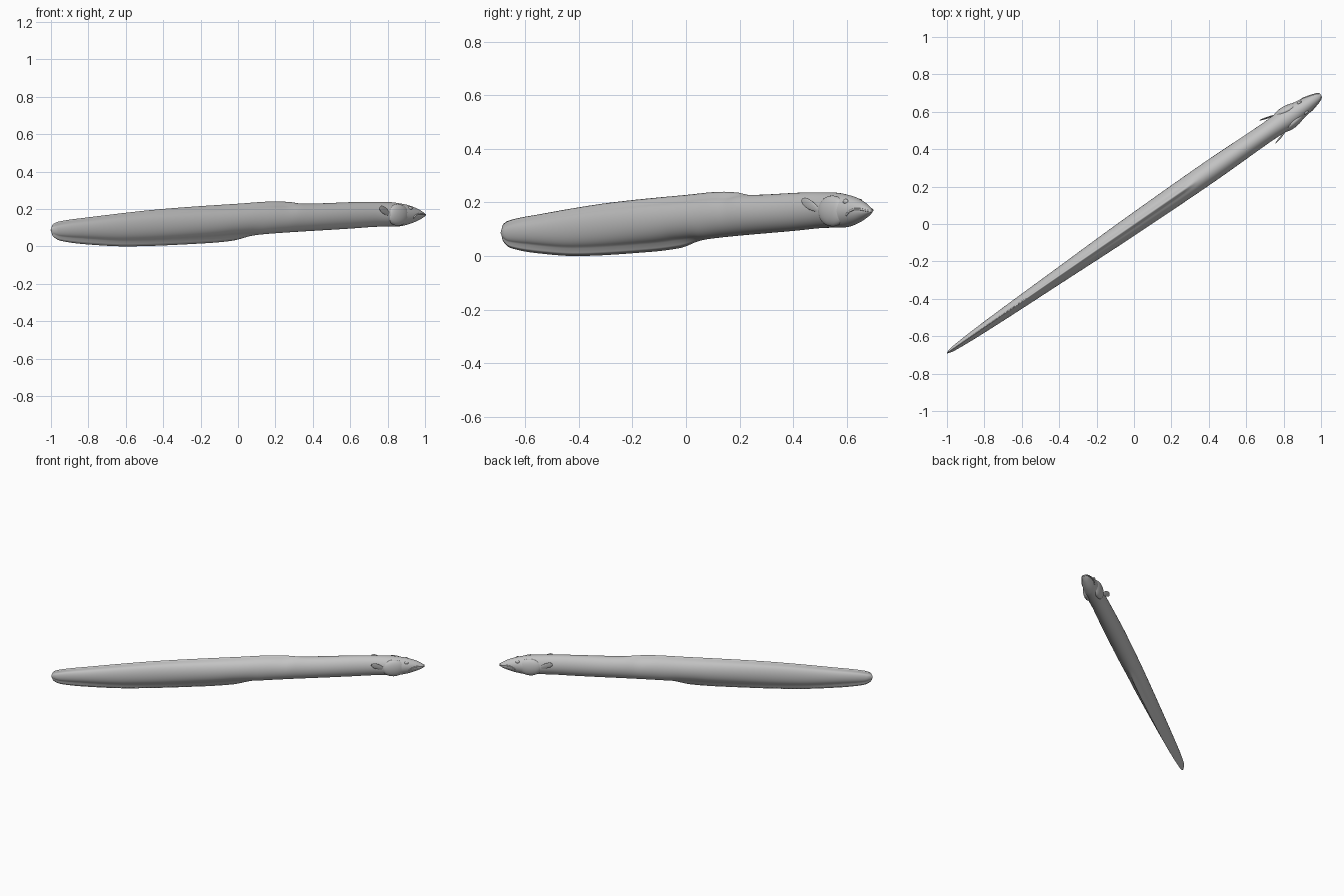
import bpy, bmesh
from math import sin, cos, pi, sqrt, atan2
from mathutils import Vector, Matrix

old = bpy.data.objects.get("Cube")
if old:
    bpy.data.objects.remove(old, do_unlink=True)

grey = bpy.data.materials.new("plain grey")
grey.use_nodes = True
grey.diffuse_color = (0.55, 0.55, 0.55, 1)
grey.node_tree.nodes["Principled BSDF"].inputs["Base Color"].default_value = grey.diffuse_color

# The body lies on a straight diagonal axis, measured by its x position
SLOPE = 0.69
HEADING = atan2(SLOPE, 1)

# Side outline and half width along the axis, from tail to snout
TOP = [(-1, .095), (-.99, .118), (-.96, .132), (-.8, .155), (-.4, .2), (0, .228),
       (.2, .24), (.28, .237), (.34, .228), (.7, .238), (.8, .237), (.89, .225),
       (.95, .205), (.98, .188), (1, .172)]
BOTTOM = [(-1, .08), (-.99, .055), (-.95, .03), (-.8, .01), (-.6, 0), (-.2, .015),
          (-.03, .03), (.08, .058), (.15, .066), (.6, .095), (.75, .105),
          (.86, .107), (.91, .118), (.97, .143), (1, .162)]
WIDTH = [(-1, .003), (-.97, .012), (-.8, .025), (-.4, .04), (0, .053), (.4, .058),
         (.72, .053), (.82, .058), (.9, .046), (.96, .03), (.985, .02), (1, .007)]


def smooth_lookup(keys, s):
    """Smooth curve through the keys without overshoot."""
    n = len(keys)
    slopes = [(b[1] - a[1]) / (b[0] - a[0]) for a, b in zip(keys, keys[1:])]

    def tangent(i):
        if i == 0 or i == n - 1:
            return slopes[0 if i == 0 else -1]
        p, q = slopes[i - 1], slopes[i]
        return 2 * p * q / (p + q) if p * q > 0 else 0

    i = 0
    while i < n - 2 and s > keys[i + 1][0]:
        i += 1
    (x0, y0), (x1, y1) = keys[i], keys[i + 1]
    d = x1 - x0
    t = min(max((s - x0) / d, 0), 1)
    ease = t * t * (3 - 2 * t)
    return (y0 + (y1 - y0) * ease + d * tangent(i) * t * (1 - t) ** 2
            - d * tangent(i + 1) * t * t * (1 - t))


def fade(s, start, end):
    t = min(max((start - s) / (start - end), 0), 1)
    return t * t * (3 - 2 * t)


def place(s, v, z):
    """Axis position, sideways offset and height to a point."""
    return Vector((s - v * sin(HEADING), s * SLOPE + v * cos(HEADING), z))


def section(s):
    top, bottom = smooth_lookup(TOP, s), smooth_lookup(BOTTOM, s)
    limit = (top - bottom) * 0.22
    back_fin = min(0.02, limit) * fade(s, 0.34, 0.24)
    belly_fin = min(0.03, limit) * fade(s, 0.13, -0.05)
    high, low = top - back_fin, bottom + belly_fin
    return (high + low) / 2, (high - low) / 2, smooth_lookup(WIDTH, s), back_fin, belly_fin


def on_skin(s, z, side, lift=0.0):
    mid, half, width, _, _ = section(s)
    return place(s, side * (width * sqrt(max(0, 1 - ((z - mid) / half) ** 2)) + lift), z)


def finish(name, bm):
    mesh = bpy.data.meshes.new(name)
    bmesh.ops.recalc_face_normals(bm, faces=bm.faces)
    bm.to_mesh(mesh)
    bm.free()
    for face in mesh.polygons:
        face.use_smooth = True
    mesh.materials.append(grey)
    ob = bpy.data.objects.new(name, mesh)
    bpy.context.collection.objects.link(ob)
    return ob


def ellipsoid(name, centre, long_axis, out_axis, size, taper=0.0):
    """Rounded form: size is long, tall and thick radius."""
    bm = bmesh.new()
    bmesh.ops.create_uvsphere(bm, u_segments=24, v_segments=16, radius=1)
    a = long_axis.normalized()
    up = out_axis.cross(a).normalized()
    out = a.cross(up)
    for vert in bm.verts:
        x, y, z = vert.co
        y *= 1 + taper * x
        vert.co = centre + a * x * size[0] + up * y * size[1] + out * z * size[2]
    return finish(name, bm)


# Body with back and belly fins drawn out of the skin
RINGS, SIDES = 120, 48
bm = bmesh.new()
loops = []
for i in range(RINGS + 1):
    s = -cos(pi * i / RINGS)
    mid, half, width, back_fin, belly_fin = section(s)
    loop = []
    for k in range(SIDES):
        a = 2 * pi * k / SIDES
        z = mid + half * cos(a)
        z += back_fin * max(0, cos(a)) ** 60 - belly_fin * max(0, -cos(a)) ** 60
        loop.append(bm.verts.new(place(s, width * sin(a), z)))
    loops.append(loop)
for a, b in zip(loops, loops[1:]):
    for k in range(SIDES):
        n = (k + 1) % SIDES
        bm.faces.new((a[k], a[n], b[n], b[k]))
bm.faces.new(loops[0])
bm.faces.new(loops[-1])
finish("body", bm)

# Gill covers, eyes and pectoral fins on both sides
forward = Vector((cos(HEADING), sin(HEADING), 0))
for label, side in (("left", -1), ("right", 1)):
    outward = Vector((-sin(HEADING), cos(HEADING), 0)) * side
    ellipsoid("gill_cover_" + label, place(0.835, side * 0.036, 0.168),
              forward - outward * 0.12, outward, (0.075, 0.058, 0.027))
    ellipsoid("eye_" + label, on_skin(0.902, 0.203, side, -0.003),
              forward, outward, (0.014, 0.011, 0.008))
    root = place(0.785, side * 0.05, 0.168)
    tip = place(0.715, side * 0.075, 0.21)
    ellipsoid("pectoral_fin_" + label, (root + tip) / 2, tip - root, outward,
              ((tip - root).length / 2, 0.018, 0.004), taper=0.3)

# Lip line running around the snout
MOUTH = [(.915, .153), (.93, .167), (.95, .175), (.97, .175), (.985, .172), (.996, .169)]
path = [on_skin(s, z, -1) for s, z in MOUTH]
path += [on_skin(s, z, 1) for s, z in reversed(MOUTH)]
curve = bpy.data.curves.new("lip", "CURVE")
curve.dimensions = "3D"
curve.bevel_depth = 0.004
curve.bevel_resolution = 2
curve.use_fill_caps = True
spline = curve.splines.new("POLY")
spline.points.add(len(path) - 1)
for point, co in zip(spline.points, path):
    point.co = (*co, 1)
spline.use_smooth = True
curve.materials.append(grey)
bpy.context.collection.objects.link(bpy.data.objects.new("lip", curve))
